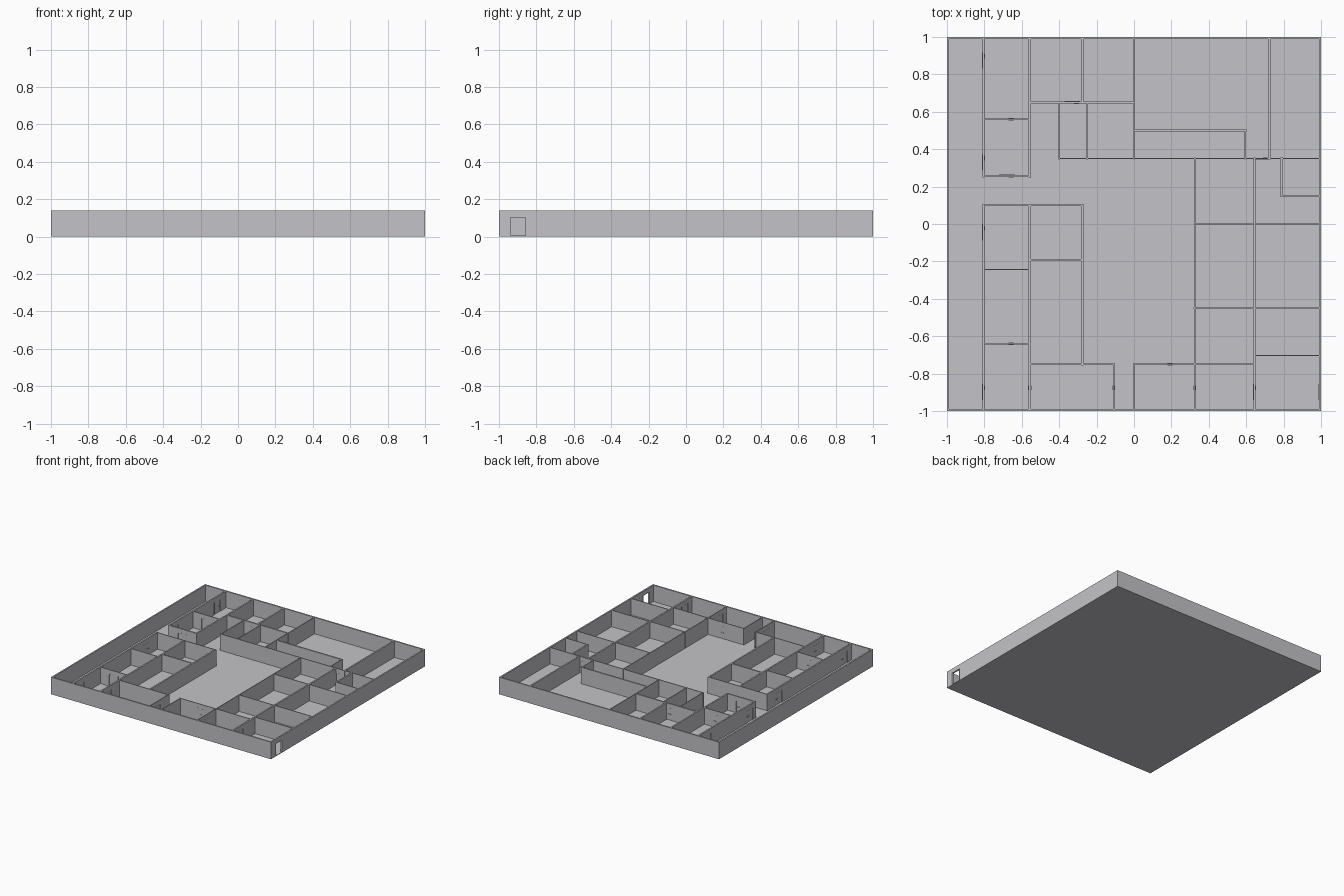
import bpy, bmesh

if "Cube" in bpy.data.objects:
    bpy.data.objects.remove(bpy.data.objects["Cube"])

H = 0.14        # wall height
FLOOR = 0.005   # slab thickness
DOOR_W, DOOR_H = 0.085, 0.105
THICK, THIN = 0.012, 0.007


def material(name, rgb):
    m = bpy.data.materials.new(name)
    m.diffuse_color = (*rgb, 1)
    m.use_nodes = True
    m.node_tree.nodes["Principled BSDF"].inputs["Base Color"].default_value = m.diffuse_color
    return m


grey = material("plain grey", (0.55, 0.55, 0.58))


def box(bm, x0, x1, y0, y1, z0, z1):
    vs = bmesh.ops.create_cube(bm, size=1)["verts"]
    for v in vs:
        v.co = ((x0 + x1) / 2 + v.co.x * (x1 - x0),
                (y0 + y1) / 2 + v.co.y * (y1 - y0),
                (z0 + z1) / 2 + v.co.z * (z1 - z0))


def finish(bm, name):
    me = bpy.data.meshes.new(name)
    bm.to_mesh(me)
    bm.free()
    me.materials.append(grey)
    ob = bpy.data.objects.new(name, me)
    bpy.context.collection.objects.link(ob)


def along(bm, axis, pos, a, b, t, z0, z1):
    """Box running from a to b along a wall whose centre line is at pos."""
    if axis == 'x':     # wall at constant x
        box(bm, pos - t / 2, pos + t / 2, a, b, z0, z1)
    else:               # wall at constant y
        box(bm, a, b, pos - t / 2, pos + t / 2, z0, z1)


def wall(walls, doors, axis, pos, a, b, t=THICK, openings=(), leaf=True):
    start = a - THICK / 2
    for c in sorted(openings):
        d0, d1 = c - DOOR_W / 2, c + DOOR_W / 2
        along(walls, axis, pos, start, d0, t, 0, H)
        along(walls, axis, pos, d0, d1, t, DOOR_H, H)
        start = d1
        # thin frame, recessed leaf and pull bars
        f, e = 0.003, t + 0.001
        along(doors, axis, pos, d0, d0 + f, e, FLOOR, DOOR_H)
        along(doors, axis, pos, d1 - f, d1, e, FLOOR, DOOR_H)
        along(doors, axis, pos, d0, d1, e, DOOR_H - f, DOOR_H)
        if leaf:
            along(doors, axis, pos, d0, d1, 0.005, FLOOR, DOOR_H)
            along(doors, axis, pos, c + 0.01, c + 0.035, t + 0.005, 0.052, 0.056)
    along(walls, axis, pos, start, b + THICK / 2, t, 0, H)


# floor slab
bm = bmesh.new()
box(bm, -1, 1, -1, 1, 0, FLOOR)
finish(bm, "floor")

doors = bmesh.new()
E = 1 - THICK / 2

# outer walls, with the entrance in the right wall
bm = bmesh.new()
wall(bm, doors, 'x', -E, -E, E)
wall(bm, doors, 'x', E, -E, E, openings=[-0.898], leaf=False)
wall(bm, doors, 'y', -E, -E, E)
wall(bm, doors, 'y', E, -E, E)
finish(bm, "outer_walls")

# inner walls: axis, position, start, end, thickness, door centres
T, N = THICK, THIN
PLAN = [
    ('x', -0.805, 0.255, E, T, [0.875, 0.33]),
    ('x', -0.805, -E, 0.10, T, [-0.898, -0.045]),
    ('x', -0.557, 0.255, E, T, []),
    ('x', -0.557, -E, 0.10, T, [-0.898]),
    ('x', -0.277, 0.65, E, T, []),
    ('x', -0.277, -0.75, 0.10, T, []),
    ('x', -0.40, 0.35, 0.65, N, []),
    ('x', -0.25, 0.35, 0.65, N, []),
    ('x', 0.0, 0.35, E, N, []),
    ('x', 0.0, -E, -0.75, N, []),
    ('x', 0.595, 0.35, 0.50, N, []),
    ('x', 0.723, 0.35, E, T, []),
    ('x', 0.325, -E, 0.35, N, [-0.898]),
    ('x', 0.644, -E, 0.35, T, [-0.898]),
    ('x', 0.79, 0.15, 0.35, T, []),
    ('x', -0.108, -E, -0.75, N, [-0.898]),
    ('y', 0.65, -0.557, 0.0, T, [-0.33]),
    ('y', 0.56, -0.805, -0.557, N, [-0.68]),
    ('y', 0.257, -0.805, -0.557, T, [-0.68]),
    ('y', 0.35, -0.40, E, N, [0.68]),
    ('y', 0.50, 0.0, 0.595, T, []),
    ('y', 0.148, 0.79, E, N, []),
    ('y', 0.0, 0.325, E, N, []),
    ('y', 0.10, -0.805, -0.277, N, []),
    ('y', -0.193, -0.557, -0.277, T, []),
    ('y', -0.243, -0.805, -0.557, N, []),
    ('y', -0.45, 0.325, E, N, []),
    ('y', -0.64, -0.805, -0.557, N, [-0.68]),
    ('y', -0.75, -0.557, -0.108, N, []),
    ('y', -0.75, 0.0, 0.644, N, [0.17]),
    ('y', -0.703, 0.644, E, N, []),
]
bm = bmesh.new()
for row in PLAN:
    wall(bm, doors, *row)
finish(bm, "inner_walls")
finish(doors, "doors")
